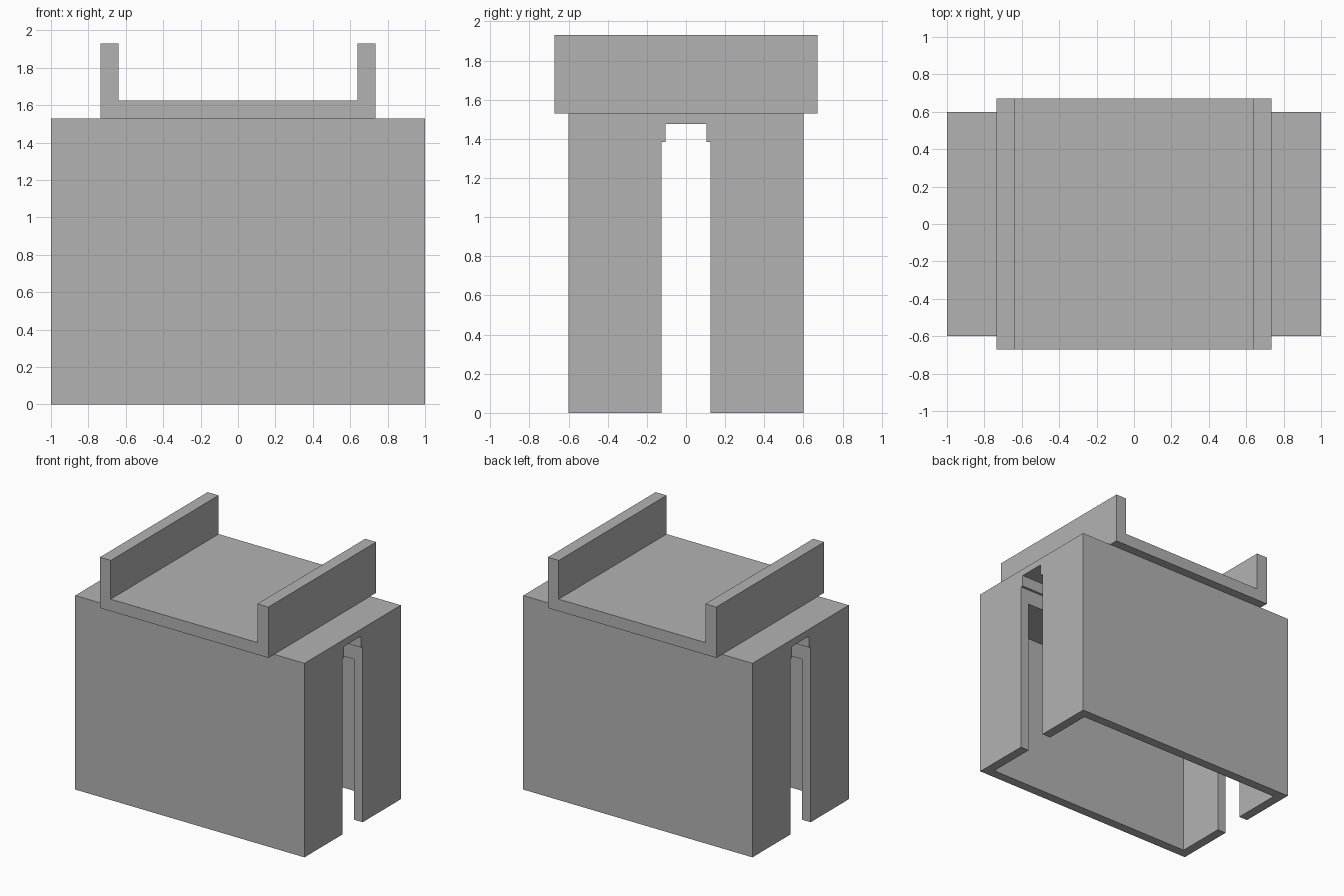
import bpy
import bmesh
from mathutils import Vector

cube = bpy.data.objects.get("Cube")
if cube:
    bpy.data.objects.remove(cube, do_unlink=True)

GREY = (0.45, 0.45, 0.45, 1.0)
grey = bpy.data.materials.new("plain grey")
grey.use_nodes = True
grey.diffuse_color = GREY
grey.node_tree.nodes["Principled BSDF"].inputs["Base Color"].default_value = GREY


def mirrored(half):
    """Close a half outline by mirroring it across the upright axis."""
    return half + [(-u, z) for u, z in reversed(half)]


def extrude_profile(name, outline, axis, half_length):
    """Sweep an upright outline along x or y, centred on the origin."""
    def place(u, z, t):
        return (t, u, z) if axis == "x" else (u, t, z)

    bm = bmesh.new()
    face = bm.faces.new([bm.verts.new(place(u, z, -half_length)) for u, z in outline])
    swept = bmesh.ops.extrude_face_region(bm, geom=[face])
    moved = [v for v in swept["geom"] if isinstance(v, bmesh.types.BMVert)]
    bmesh.ops.translate(bm, verts=moved, vec=Vector(place(0, 0, 2 * half_length)))
    bmesh.ops.recalc_face_normals(bm, faces=bm.faces)
    mesh = bpy.data.meshes.new(name)
    bm.to_mesh(mesh)
    bm.free()
    mesh.materials.append(grey)
    obj = bpy.data.objects.new(name, mesh)
    bpy.context.scene.collection.objects.link(obj)
    return obj


def carve(target, cutter):
    """Subtract the cutter from the target, then discard it."""
    cutter.hide_render = True
    mod = target.modifiers.new("carve", "BOOLEAN")
    mod.operation = "DIFFERENCE"
    mod.solver = "EXACT"
    mod.object = cutter
    bpy.context.view_layer.objects.active = target
    bpy.ops.object.modifier_apply(modifier=mod.name)
    bpy.data.objects.remove(cutter, do_unlink=True)


BODY_TOP = 1.53
WALL = 0.075

# Body block with a stepped slot running end to end
slot = [(0.6, BODY_TOP), (0.6, 0), (0.125, 0), (0.125, 1.385),
        (0.105, 1.385), (0.105, 1.475)]
body = extrude_profile("body_shell", mirrored(slot), "x", 1.0)

# Hollow underside, leaving thin walls and a thick roof
hollow = mirrored([(0.6 - WALL, -0.2), (0.6 - WALL, 1.265)])
carve(body, extrude_profile("hollow_cutter", hollow, "x", 1.0 - WALL))

# Top tray with two upright side rails
tray = [(0.735, BODY_TOP), (0.735, 1.93), (0.64, 1.93), (0.64, 1.625)]
extrude_profile("top_tray", mirrored(tray), "y", 0.672)
